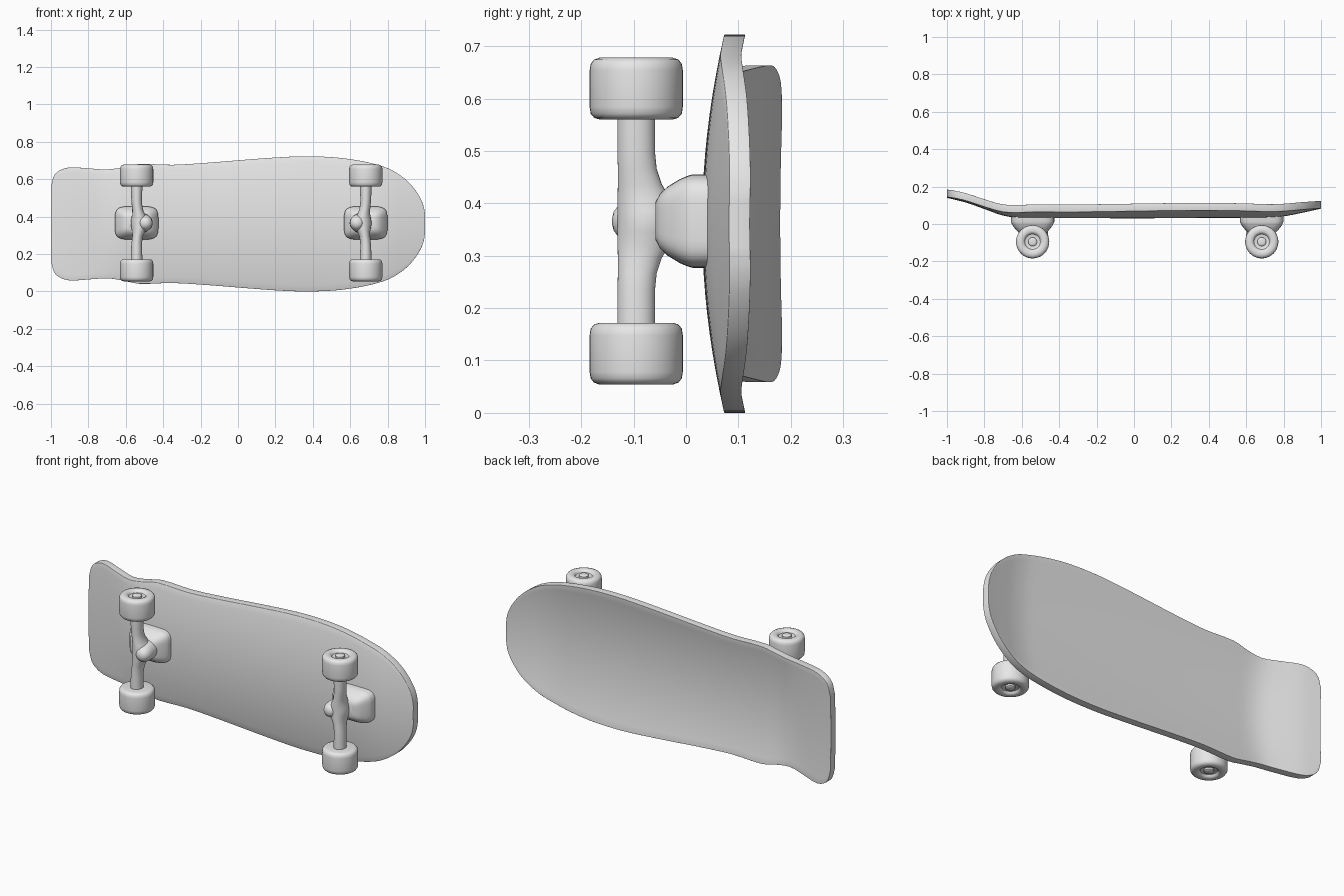
import bpy, bmesh, math
from mathutils import Vector

if "Cube" in bpy.data.objects:
    bpy.data.objects.remove(bpy.data.objects["Cube"])

grey = bpy.data.materials.new("light_grey")
grey.use_nodes = True
grey.diffuse_color = (0.8, 0.8, 0.8, 1)
grey.node_tree.nodes["Principled BSDF"].inputs["Base Color"].default_value = (0.8, 0.8, 0.8, 1)

MID_Z = 0.361   # centre line of the board
AXLE_Y = -0.095


def finish(name, bm, angle=35, modifiers=()):
    """Turn a bmesh into a smooth-shaded object, applying modifiers."""
    bmesh.ops.recalc_face_normals(bm, faces=bm.faces)
    mesh = bpy.data.meshes.new(name)
    bm.to_mesh(mesh)
    bm.free()
    mesh.materials.append(grey)
    ob = bpy.data.objects.new(name, mesh)
    bpy.context.collection.objects.link(ob)
    bpy.ops.object.select_all(action='DESELECT')
    ob.select_set(True)
    bpy.context.view_layer.objects.active = ob
    for kind, settings in modifiers:
        mod = ob.modifiers.new(kind.title(), kind)
        for key, value in settings.items():
            setattr(mod, key, value)
        bpy.ops.object.modifier_apply(modifier=mod.name)
    bpy.ops.object.shade_smooth_by_angle(angle=math.radians(angle))
    return ob


def loft(name, rings, axis, power=2, n=32, angle=35):
    """Join superellipse rings (centre, half width, half height) along y or z."""
    bm = bmesh.new()
    loops = []
    for centre, a, b in rings:
        loop = []
        for i in range(n):
            t = 2 * math.pi * i / n
            c, s = math.cos(t), math.sin(t)
            u = a * math.copysign(abs(c) ** (2 / power), c)
            v = b * math.copysign(abs(s) ** (2 / power), s)
            off = Vector((u, v, 0)) if axis == 'z' else Vector((u, 0, v))
            loop.append(bm.verts.new(Vector(centre) + off))
        loops.append(loop)
    for p, q in zip(loops, loops[1:]):
        for i in range(n):
            j = (i + 1) % n
            bm.faces.new((p[i], p[j], q[j], q[i]))
    bm.faces.new(loops[0])
    bm.faces.new(loops[-1])
    return finish(name, bm, angle)


def curve(table, x):
    """Smooth interpolation through (x, value) points."""
    i = 0
    while i < len(table) - 2 and x > table[i + 1][0]:
        i += 1

    def slope(k):
        lo, hi = max(k - 1, 0), min(k + 1, len(table) - 1)
        return (table[hi][1] - table[lo][1]) / (table[hi][0] - table[lo][0])
    (x0, y0), (x1, y1) = table[i], table[i + 1]
    h = x1 - x0
    t = (x - x0) / h
    return ((2*t**3 - 3*t**2 + 1) * y0 + (t**3 - 2*t**2 + t) * h * slope(i)
            + (3*t**2 - 2*t**3) * y1 + (t**3 - t**2) * h * slope(i + 1))


# Deck: half width, underside height and dish depth along the length
WIDTH = [(-1, .20), (-.985, .255), (-.955, .285), (-.9, .302), (-.8, .297), (-.7, .291),
         (-.62, .302), (-.53, .32), (-.35, .316), (-.15, .328), (.05, .344), (.25, .358),
         (.37, .361), (.5, .357), (.62, .343), (.72, .323), (.8, .298), (.86, .265),
         (.91, .225), (.95, .178), (.98, .128), (.994, .088), (1, .05)]
RISE = [(-1, .140), (-.9, .115), (-.8, .080), (-.7, .045), (-.6, .033), (.7, .033),
        (.8, .041), (.9, .060), (1, .082)]
DISH = [(-1, .012), (-.8, .018), (-.6, .040), (.8, .040), (1, .040)]

stations = []
for (xa, _), (xb, _) in zip(WIDTH, WIDTH[1:]):
    stations += [xa + (xb - xa) * k / 3 for k in range(3)]
stations.append(1.0)

bm = bmesh.new()
ACROSS = 20
rows = []
for x in stations:
    half = curve(WIDTH, x)
    row = []
    for j in range(ACROSS + 1):
        dz = half * (2 * j / ACROSS - 1)
        y = curve(RISE, x) + curve(DISH, x) * (dz / 0.36) ** 2
        row.append(bm.verts.new((x, y, MID_Z + dz)))
    rows.append(row)
for p, q in zip(rows, rows[1:]):
    for j in range(ACROSS):
        bm.faces.new((p[j], p[j + 1], q[j + 1], q[j]))
top = [v.co.copy() for v in bm.verts]
# Thicken toward +y and close the rim
result = bmesh.ops.extrude_face_region(bm, geom=bm.faces[:])
for v in result["geom"]:
    if isinstance(v, bmesh.types.BMVert):
        v.co.y += 0.04
finish("deck", bm, 50, [("BEVEL", dict(width=0.013, segments=3, limit_method='ANGLE',
                                       angle_limit=math.radians(55)))])

# Trucks and wheels; side points toward the middle of the board
for label, ax, side in (("tail", -0.542, 1), ("nose", 0.683, -1)):
    # Base plate with a domed pivot block
    loft(label + "_base_plate",
         [((ax, y, 0.366), a, b) for y, a, b in
          ((.06, .116, .089), (.012, .116, .089), (.002, .112, .086), (-.012, .104, .080),
           (-.035, .086, .066), (-.050, .070, .052), (-.058, .050, .036))],
         'y', power=4.5, n=48)

    # Hanger: slim axle housing swelling in the middle
    half_body = [(.205, .031, .036, 0), (.13, .029, .036, 0), (.10, .028, .037, .002),
                 (.07, .029, .042, .007), (.045, .035, .050, .014), (.02, .044, .055, .019),
                 (0, .047, .056, .020)]
    body = [(-h, a, b, d) for h, a, b, d in half_body] + \
           [(h, a, b, d) for h, a, b, d in half_body[-2::-1]]
    loft(label + "_hanger",
         [((ax + side * d * .8, AXLE_Y + d, 0.366 + h), a, b) for h, a, b, d in body], 'z')

    # Kingpin: rounded post leaning out of the hanger
    loft(label + "_kingpin",
         [((ax + side * s, y, 0.366), r, r) for y, r, s in
          ((-.03, .055, .025), (-.085, .046, .04), (-.115, .038, .046),
           (-.130, .029, .046), (-.138, .018, .046), (-.141, .006, .046))], 'y')

    # Wheels: rounded tyre with a dished hub, and an axle nut
    for end, sgn in (("lower", -1), ("upper", 1)):
        profile = [(.194, .03), (.194, .070), (.197, .080), (.205, .087), (.218, .089),
                   (.288, .089), (.300, .087), (.308, .081), (.312, .070), (.312, .054),
                   (.308, .047), (.299, .041), (.296, .030), (.296, .018)]
        loft(f"{label}_{end}_wheel",
             [((ax, AXLE_Y, 0.366 + sgn * h), r, r) for h, r in profile], 'z', n=40)
        loft(f"{label}_{end}_axle_nut",
             [((ax, AXLE_Y, 0.366 + sgn * h), r, r) for h, r in
              ((.29, .024), (.305, .024), (.309, .019), (.310, .010))], 'z', n=12)
